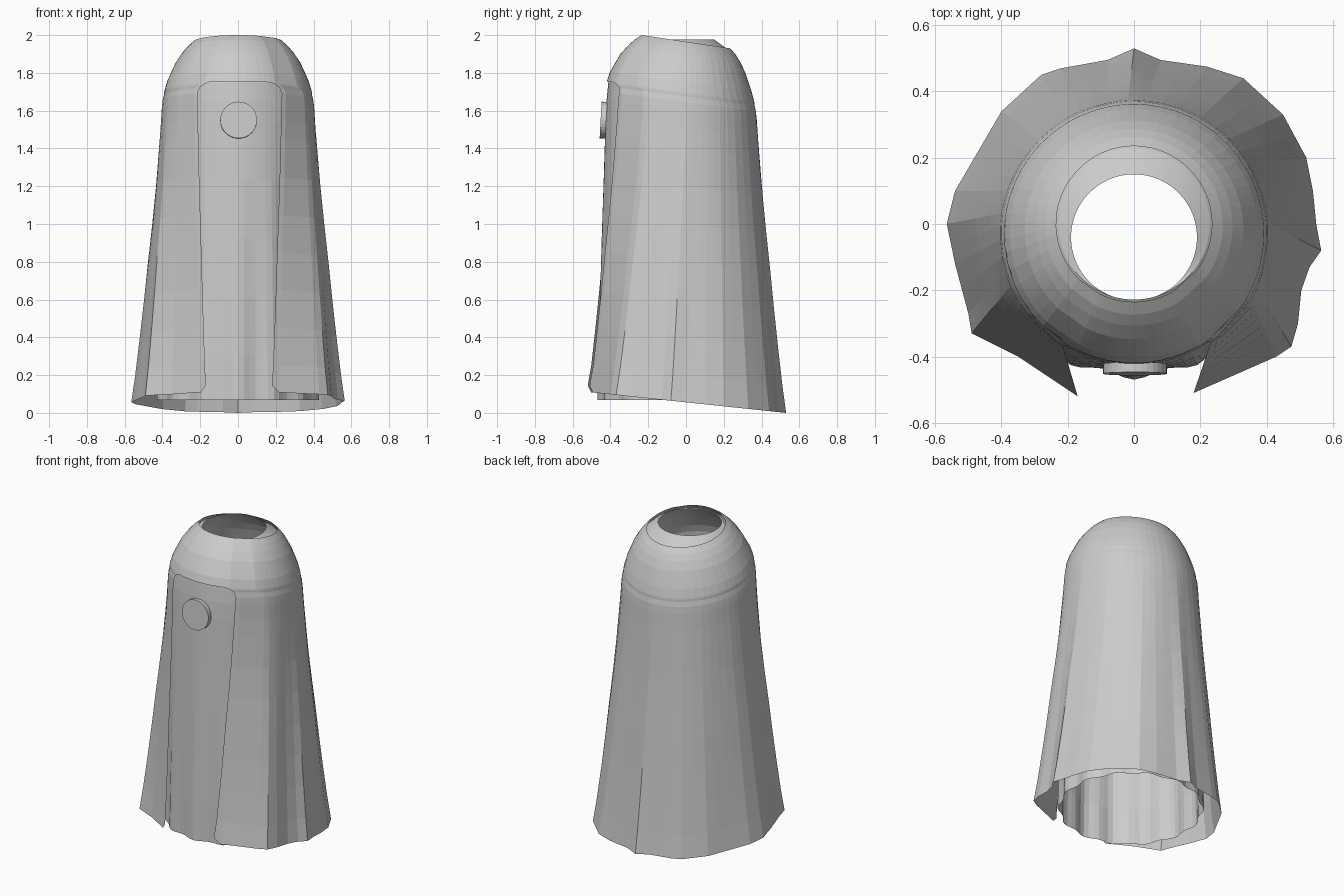
import bpy, bmesh, math
from mathutils import Vector

if "Cube" in bpy.data.objects:
    bpy.data.objects.remove(bpy.data.objects["Cube"])

mat = bpy.data.materials.new("plain_grey")
mat.diffuse_color = (0.6, 0.6, 0.6, 1)
mat.use_nodes = True
mat.node_tree.nodes["Principled BSDF"].inputs["Base Color"].default_value = mat.diffuse_color


def make_object(name, bm):
    bmesh.ops.recalc_face_normals(bm, faces=bm.faces)
    me = bpy.data.meshes.new(name)
    bm.to_mesh(me)
    bm.free()
    ob = bpy.data.objects.new(name, me)
    bpy.context.collection.objects.link(ob)
    me.materials.append(mat)
    return ob


def ring_point(th, r, cy, z0, slope):
    """Point on a ring tilted along y; th runs from the front round by the left."""
    y = cy - r * math.cos(th)
    return Vector((-r * math.sin(th), y, z0 - slope * y))


def bridge(bm, a, b):
    for i in range(len(a) - 1):
        bm.faces.new((a[i], a[i + 1], b[i + 1], b[i]))


# --- cloak: closed dome above, open at the front below ---
hem = [(-.17, -.52), (-.35, -.40), (-.45, -.35), (-.49, -.33), (-.50, -.27), (-.54, -.12),
       (-.565, 0), (-.54, .1), (-.47, .22), (-.40, .34), (-.28, .45), (-.22, .47),
       (-.08, .495), (0, .53), (.08, .495), (.22, .475), (.33, .44), (.45, .33), (.52, .2),
       (.54, .1), (.55, 0), (.565, -.08), (.53, -.13), (.505, -.2), (.495, -.3),
       (.475, -.37), (.43, -.40), (.18, -.51)]
hem_pts = []
for p, q in zip(hem, hem[1:]):
    p, q = Vector(p), Vector(q)
    hem_pts += [p, p.lerp(q, .15 if p == Vector(hem[0]) else .5)]
hem_pts.append(Vector(hem[-1]).lerp(Vector(hem[-2]), .15))
hem_pts.append(Vector(hem[-1]))
hem_pts.pop(-3)
length = [0]
for p, q in zip(hem_pts, hem_pts[1:]):
    length.append(length[-1] + (q - p).length)
params = [s / length[-1] for s in length]

# z, radius, centre y of the dome rings
dome = [(1.965, .235, 0), (1.935, .268, -.005), (1.90, .297, -.01), (1.85, .33, -.018),
        (1.80, .353, -.023), (1.75, .375, -.028), (1.70, .39, -.03)]
FRONT = 10
bm = bmesh.new()


def arc_angles(left, right):
    a, b = math.radians(left), math.radians(360 - right)
    return [a + (b - a) * u for u in params]


prev = None
al, ar = 23, 26
for z0, r, cy in dome:
    row = [bm.verts.new(ring_point(t, r, cy, z0, .15 - .02 * (1.965 - z0) / .265))
           for t in arc_angles(al, ar)]
    front = [bm.verts.new(ring_point(math.radians(-ar + (al + ar) * k / FRONT), r, cy, z0,
                                     .15 - .02 * (1.965 - z0) / .265))
             for k in range(1, FRONT)]
    row = row + front + [row[0]]
    if prev:
        bridge(bm, prev, row)
    prev = row
prev = prev[:len(params)]

# open rows: z, blend towards the hem outline, opening angle left and right
rows = [(1.69, 0, 28, 31), (1.675, .005, 31, 34), (1.645, .02, 33, 36), (1.6, .05, 33, 36),
        (1.5, .09, 33, 36), (1.4, .14, 33, 36), (1.2, .24, 33, 36), (1.0, .36, 33, 36),
        (.8, .49, 33, 36), (.6, .61, 33, 36), (.4, .74, 33, 36), (.2, .88, 33, 36),
        (.056, 1, 33, 36)]
for z0, w, left, right in rows:
    slope = .105 + .025 * z0 / 1.7
    r = .392 if z0 > 1.65 else .397
    row = []
    for i, t in enumerate(arc_angles(left, right)):
        v = ring_point(t, r, -.03, z0, slope)
        xy = Vector((v.x, v.y)).lerp(hem_pts[i], w)
        z = z0 - slope * xy.y
        if z0 < .1 and i in (0, len(params) - 1):  # rounded hem corners
            z += .035
        row.append(bm.verts.new((xy.x, xy.y, max(z, 0))))
    bridge(bm, prev, row)
    prev = row
make_object("cloak", bm)

# --- inner robe: follows the dome, hangs in small folds ---
robe = [(1.976, .19, -.04, 0), (1.953, .228, 0, .15)]
robe += [(z - .008, r - .009, cy, .14) for z, r, cy in dome[1:]]
robe += [(1.6, .391, -.03, .12), (1.5, .396, -.03, .11), (1.2, .404, -.03, .08),
         (.9, .412, -.03, .055), (.6, .418, -.03, .035), (.3, .424, -.03, .015),
         (.068, .428, -.03, 0)]
bm = bmesh.new()
N = 84
prev = None
for z0, r, cy, slope in robe:
    fold = .012 * max(0, (1.4 - z0) / 1.4)
    row = [bm.verts.new(ring_point(2 * math.pi * i / N,
                                   r + fold * math.cos(14 * 2 * math.pi * i / N), cy, z0, slope))
           for i in range(N)]
    row.append(row[0])
    if prev:
        bridge(bm, prev, row)
    prev = row
make_object("inner_robe", bm)

# --- round clasp on the chest ---
bpy.ops.mesh.primitive_cylinder_add(vertices=32, radius=.097, depth=.03,
                                    location=(.003, -.437, 1.55),
                                    rotation=(math.radians(87), 0, 0))
clasp = bpy.context.object
clasp.name = "round_clasp"
clasp.data.materials.append(mat)
